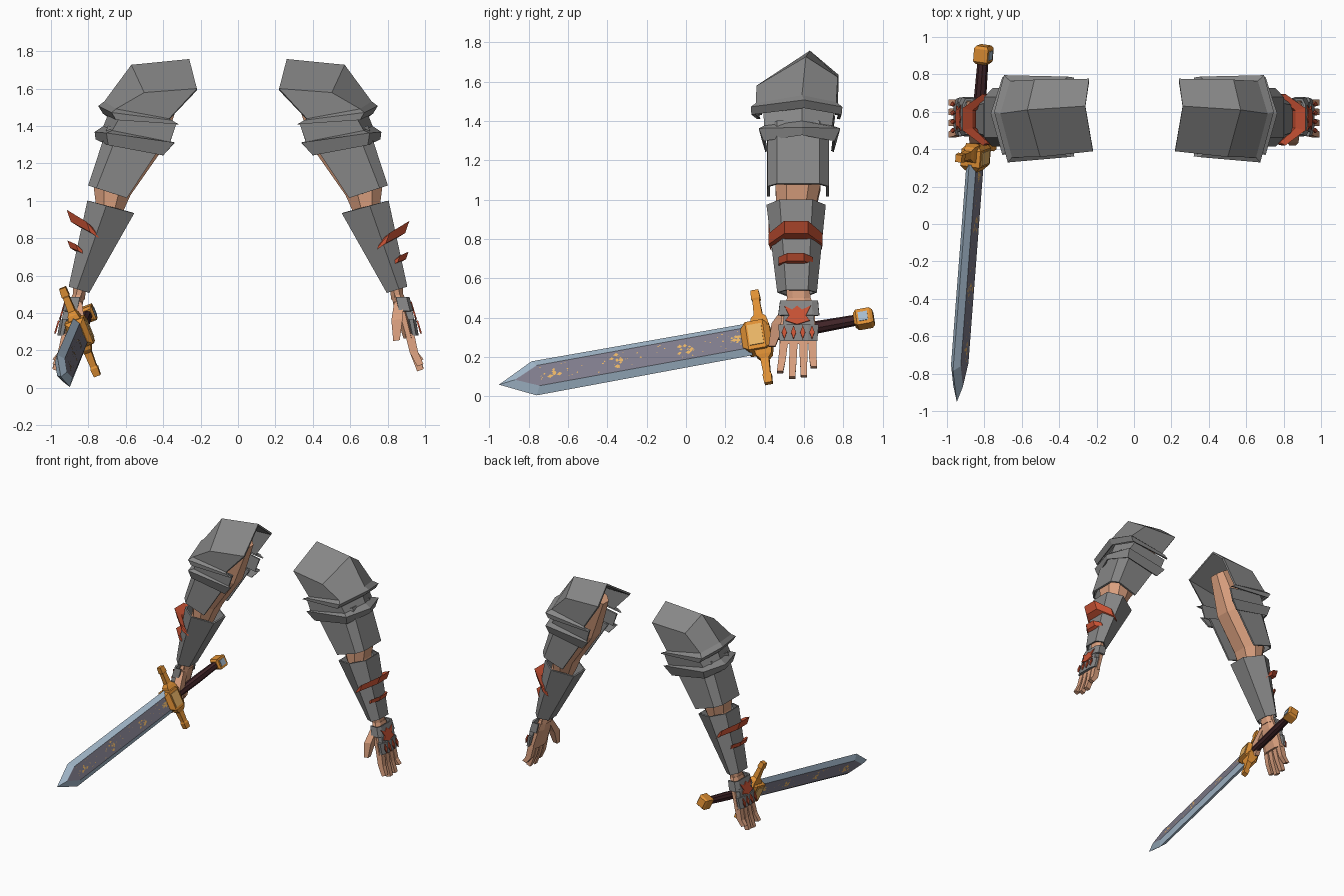
import bpy, bmesh, random
from mathutils import Matrix, Vector

cube = bpy.data.objects.get("Cube")
if cube:
    bpy.data.objects.remove(cube, do_unlink=True)


def material(name, r, g, b):
    m = bpy.data.materials.new(name)
    m.use_nodes = True
    m.diffuse_color = (r, g, b, 1)
    m.node_tree.nodes["Principled BSDF"].inputs["Base Color"].default_value = (r, g, b, 1)
    return m


GREY = material("grey metal", .24, .24, .24)
SKIN = material("skin", .70, .35, .21)
RED = material("red trim", .58, .085, .035)
GOLD = material("gold", .74, .28, .035)
STEEL = material("blue steel", .38, .50, .62)
INLAY = material("blade inlay", .21, .20, .255)
WOOD = material("dark grip", .05, .017, .02)
TAN = material("pale gold", .80, .45, .13)


def finish(name, bm, mats, matrix=None, thick=0):
    bmesh.ops.remove_doubles(bm, verts=bm.verts, dist=.0005)
    bmesh.ops.recalc_face_normals(bm, faces=bm.faces)
    mesh = bpy.data.meshes.new(name)
    bm.to_mesh(mesh)
    bm.free()
    for m in mats:
        mesh.materials.append(m)
    ob = bpy.data.objects.new(name, mesh)
    bpy.context.collection.objects.link(ob)
    if matrix:
        ob.matrix_world = matrix
    if thick:
        mod = ob.modifiers.new("thickness", "SOLIDIFY")
        mod.thickness, mod.offset = thick, 0


def loft(name, rings, mats, closed=True, caps=True, matrix=None, thick=0, side=1, rule=None):
    """Skin a list of equal-length point rings; side=-1 mirrors in x."""
    bm = bmesh.new()
    rows = [[bm.verts.new((p[0] * side, p[1], p[2])) for p in r] for r in rings]
    n = len(rows[0])
    for a, b in zip(rows, rows[1:]):
        for i in range(n if closed else n - 1):
            j = (i + 1) % n
            bm.faces.new((a[i], a[j], b[j], b[i]))
    if closed and caps:
        bm.faces.new(rows[0])
        bm.faces.new(rows[-1])
    if rule:
        bm.normal_update()
        for f in bm.faces:
            f.material_index = rule(f)
    finish(name, bm, mats, matrix, thick)


# Cross-section shapes: (inner to outer, front to back), both from 0 to 1
BOX = [(0, 0), (1, 0), (1, 1), (0, 1)]
OCT = [(0, .25), (.3, 0), (.7, 0), (1, .25), (1, .75), (.7, 1), (.3, 1), (0, .75)]
TUBE = [(0, .25), (.6, 0), (1, .22), (1, .78), (.6, 1), (0, .75)]
SHELL = [(0, 0), (.8, 0), (1, .15), (1, .85), (.8, 1), (0, 1)]


def ring(shape, x0, z0, x1, z1, y0, y1):
    return [(x0 + (x1 - x0) * t, y0 + (y1 - y0) * v, z0 + (z1 - z0) * t) for t, v in shape]


def plate(name, outline, mat, side, off):
    """Thin plate on the back of the hand, outlined in y and z."""
    bm = bmesh.new()
    bm.faces.new([bm.verts.new((side * (.90 + (.48 - z) * .3 + off), y, z)) for y, z in outline])
    finish(name, bm, [mat], thick=.009)


def band(name, path, side, lift):
    """Pointed crescent strip around the forearm; path gives x, y, z, width, height."""
    rings = []
    for x, y, z, w, h in path:
        c = Vector((x, y, z + lift))
        inward = Vector((-.9, (.56 - y) * 4, -.55)).normalized() * w
        up = Vector((.35, 0, 1)) * h
        rings.append([c - up / 2, c + up / 2, c + up / 3 + inward, c - up / 2 + inward])
    loft(name, rings, [RED], side=side)


def build_arm(side, label, lift):
    def part(name, rings, mat, **kw):
        loft(label + "_" + name, rings, [mat], side=side, **kw)

    # Shoulder guard: ridged plate folded over the shoulder, with a flared lip
    af, ar, ab = (.22, .395, 1.595), (.26, .63, 1.75), (.24, .77, 1.63)
    part("shoulder_guard", [
        [af, af, ar, ab, ab],
        [af, (.50, .365, 1.575), (.567, .61, 1.72), (.53, .765, 1.62), ab],
        [(.37, .38, 1.435), (.65, .36, 1.485), (.71, .59, 1.525), (.66, .76, 1.49), (.37, .765, 1.435)],
        [(.355, .365, 1.43), (.67, .335, 1.47), (.74, .60, 1.505), (.69, .79, 1.47), (.355, .78, 1.43)],
        [(.32, .37, 1.41), (.65, .34, 1.435), (.715, .60, 1.47), (.67, .785, 1.435), (.32, .775, 1.41)],
    ], GREY, closed=False, thick=.016)
    # Second flared plate below it
    part("lower_shoulder_plate", [
        [(.33, .405, 1.41), (.62, .40, 1.46), (.68, .59, 1.48), (.62, .75, 1.46), (.33, .75, 1.41)],
        [(.365, .405, 1.31), (.67, .40, 1.37), (.715, .59, 1.395), (.67, .74, 1.37), (.365, .74, 1.31)],
        [(.34, .39, 1.31), (.70, .375, 1.36), (.76, .59, 1.365), (.70, .78, 1.36), (.34, .765, 1.31)],
        [(.40, .41, 1.245), (.69, .40, 1.30), (.755, .59, 1.33), (.69, .75, 1.30), (.40, .745, 1.245)],
    ], GREY, closed=False, thick=.014)
    # Upper arm guard is open on the inner side
    part("upper_arm_guard", [ring(SHELL, .40, 1.31, .69, 1.40, .42, .72),
                             ring(SHELL, .594, 1.015, .795, 1.08, .42, .72)],
         GREY, closed=False, thick=.014)
    part("forearm_guard", [ring(TUBE, .56, .935, .80, 1.0, .415, .705),
                           ring(TUBE, .80, .51, .90, .54, .47, .66)], GREY, caps=False, thick=.012)
    part("arm", [ring(OCT, .30, 1.58, .42, 1.65, .52, .66),
                 ring(OCT, .40, 1.28, .62, 1.38, .46, .69),
                 ring(OCT, .575, 1.03, .775, 1.10, .455, .685),
                 ring(OCT, .62, .93, .76, .98, .46, .66),
                 ring(OCT, .81, .54, .88, .56, .51, .63),
                 ring(OCT, .82, .47, .885, .47, .515, .635)], SKIN)

    # Red crescents on the forearm
    band(label + "_large_crescent", [
        (.755, .43, .755, .01, .02), (.80, .42, .80, .035, .055), (.905, .50, .86, .06, .065),
        (.905, .62, .86, .06, .065), (.80, .695, .80, .035, .055), (.755, .69, .755, .01, .02)],
        side, lift)
    band(label + "_small_crescent", [
        (.83, .475, .665, .01, .02), (.86, .47, .69, .025, .035), (.905, .515, .708, .045, .04),
        (.905, .60, .708, .045, .04), (.86, .645, .69, .025, .035), (.83, .64, .665, .01, .02)],
        side, lift)

    # Hand with four spread fingers and a thumb
    part("palm", [ring(OCT, .82, .50, .885, .50, .515, .635),
                  ring(OCT, .835, .42, .91, .42, .485, .655),
                  ring(OCT, .885, .265, .945, .265, .475, .665)], SKIN)
    for i, (base, tip, end) in enumerate([(.50, .478, .115), (.548, .54, .088),
                                          (.596, .60, .094), (.642, .65, .14)]):
        mid = (base + tip) / 2
        part("finger_%d" % (i + 1), [
            ring(BOX, .893, .29, .942, .29, base - .021, base + .021),
            ring(BOX, .918, .19, .963, .19, mid - .019, mid + .019),
            ring(BOX, .958, end, .992, end + .012, tip - .016, tip + .016)], SKIN)
    part("thumb", [ring(BOX, .835, .46, .885, .46, .50, .55),
                   ring(BOX, .82, .36, .88, .37, .435, .50),
                   ring(BOX, .83, .25, .865, .255, .42, .455)], SKIN)

    # Gauntlet: cuff, back plate, knuckle bar, red ornaments
    part("cuff", [ring(SHELL, .845, .485, .91, .485, .485, .665),
                  ring(SHELL, .86, .41, .93, .41, .475, .672)], GREY, closed=False, thick=.014)
    part("hand_plate", [ring(BOX, .89, .42, .93, .43, .50, .65),
                        ring(BOX, .92, .34, .946, .34, .49, .655)], GREY)
    part("knuckle_bar", [ring(OCT, .90, .365, .952, .365, .47, .675),
                         ring(OCT, .92, .28, .966, .28, .475, .668)], GREY)
    plate(label + "_red_star", [(.50, .46), (.54, .44), (.565, .46), (.59, .44), (.635, .46), (.61, .41),
                                (.63, .385), (.565, .365), (.505, .385), (.525, .41)], RED, side, .018)
    for i in range(4):
        y = .50 + i * .047
        plate("%s_knuckle_gem_%d" % (label, i + 1),
              [(y, .36), (y + .013, .325), (y, .29), (y - .013, .325)], RED, side, .022)


build_arm(1, "left", 0)
build_arm(-1, "right", .06)

# Sword frame: local x is the flat side, y runs to the pommel, z is the blade width
along = Vector((.075, .98, .177)).normalized()
flat = along.cross(Vector((-.365, -.135, .92))).normalized()
wide = flat.cross(along)
SWORD = Matrix((flat, along, wide)).transposed().to_4x4()
SWORD.translation = (-.845, .385, .30)


def hexagon(s_edge, s_flat, edge, inner, depth):
    return [(0, s_edge, edge), (depth, s_flat, inner), (depth, s_flat, -inner),
            (0, s_edge, -edge), (-depth, s_flat, -inner), (-depth, s_flat, inner)]


def bar(name, sections, mat, axis="y", sides=BOX):
    """Block through sections of position, half depth and half width."""
    rings = []
    for pos, d, w in sections:
        pts = [((2 * t - 1) * d, (2 * v - 1) * w) for t, v in sides]
        rings.append([(p, pos, q) if axis == "y" else (p, q, pos) for p, q in pts])
    loft(name, rings, [mat], matrix=SWORD)


def inset(name, x, s, half_s, half_w, mat):
    """Thin rectangular plate on a flat of the sword fittings."""
    bm = bmesh.new()
    bm.faces.new([bm.verts.new((x, s + a * half_s, b * half_w))
                  for a, b in ((-1, -1), (1, -1), (1, 1), (-1, 1))])
    finish(name, bm, [mat], SWORD, thick=.007)


# Blade: bevelled edges with a darker flat centre
loft("blade", [hexagon(-.06, -.06, .088, .056, .028), hexagon(-1.18, -1.155, .094, .056, .028),
               hexagon(-1.362, -1.275, 0, 0, .028)], [STEEL, INLAY], matrix=SWORD,
     rule=lambda f: int(abs(f.normal.x) > .97))

# Worn gold flecks on both flats
random.seed(4)
bm = bmesh.new()
for face in (1, -1):
    for centre in (-1.075, -.735, -.405, -.12):
        for k in range(24):
            dense = k < 10
            s = max(-1.14, min(-.09, centre + random.gauss(0, .018 if dense else .11)))
            w = max(-.042, min(.042, random.gauss(0, .014 if dense else .03)))
            r = random.uniform(.005, .012) if dense else random.uniform(.002, .005)
            bm.faces.new([bm.verts.new((face * .0295, s + a * r, w + b * r))
                          for a, b in ((-1.4, 0), (0, -.8), (1.2, .1), (.1, 1))])
finish("blade_flecks", bm, [TAN], SWORD)

# Guard, grip and pommel
bar("guard_block", [(-.10, .03, .05), (-.07, .055, .076), (.02, .055, .076), (.05, .03, .05)], GOLD)
for sign, label in ((1, "upper"), (-1, "lower")):
    bar(label + "_guard_arm", [(sign * p, d, w) for p, d, w in (
        (.05, .04, .05), (.10, .028, .04), (.12, .02, .022), (.20, .017, .018),
        (.21, .021, .023), (.255, .018, .02))], GOLD, axis="z")
    inset(label + "_guard_inset", sign * .057, -.025, .036, .055, TAN)
bar("grip", [(.04, .027, .027), (.28, .03, .03), (.50, .026, .026)], WOOD, sides=OCT)
bar("pommel", [(.48, .028, .028), (.495, .04, .042), (.565, .04, .042), (.58, .03, .032)], GOLD)
inset("pommel_inset", .041, .53, .024, .024, STEEL)
